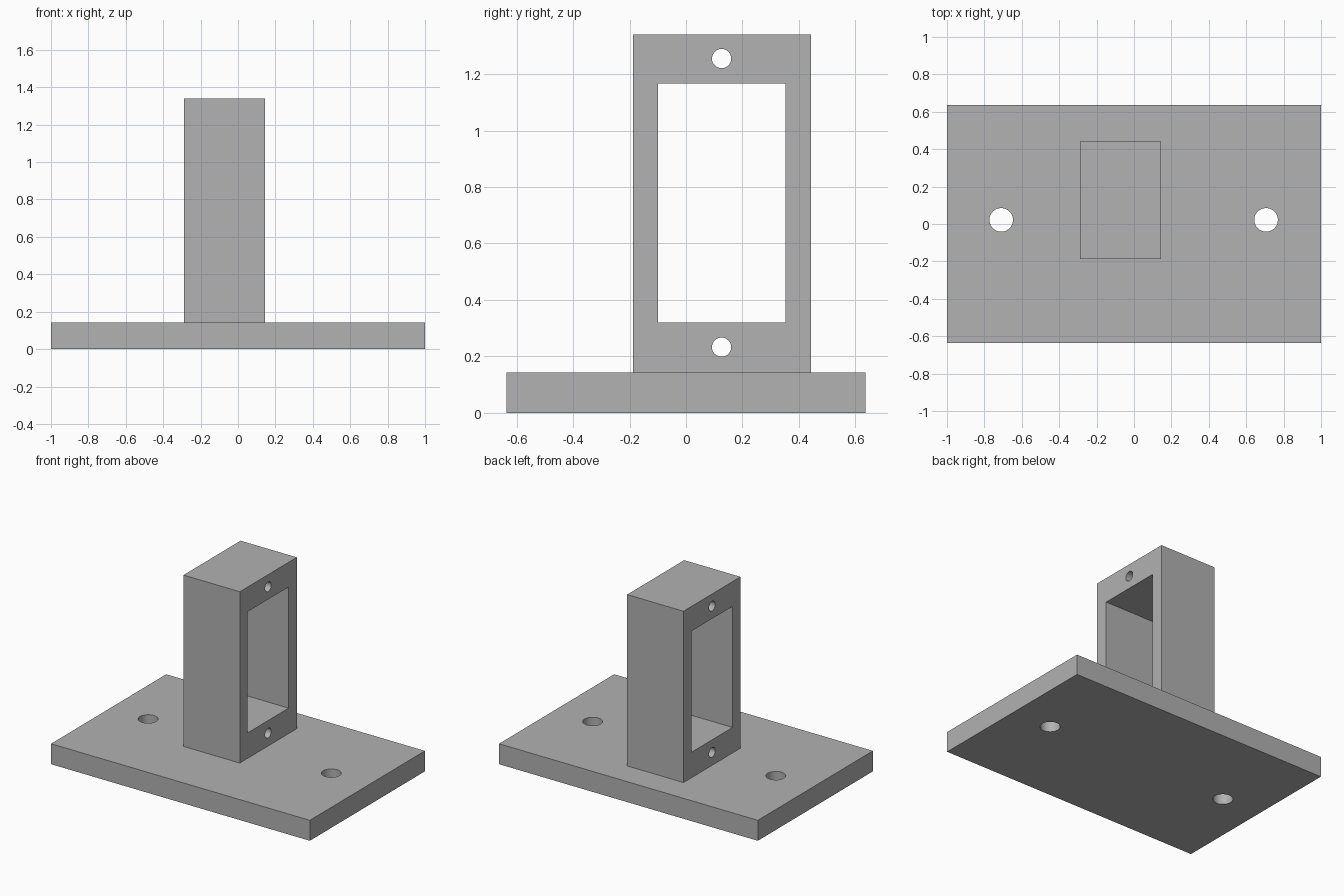
import bpy
from math import pi, radians

cube = bpy.data.objects.get("Cube")
if cube:
    bpy.data.objects.remove(cube, do_unlink=True)

# Single plain grey
grey = bpy.data.materials.new("plain_grey")
grey.use_nodes = True
grey.diffuse_color = (0.445, 0.445, 0.445, 1)
grey.node_tree.nodes["Principled BSDF"].inputs["Base Color"].default_value = grey.diffuse_color


def box(name, low, high):
    """Box between two opposite corners."""
    bpy.ops.mesh.primitive_cube_add(size=1, location=[(a + b) / 2 for a, b in zip(low, high)])
    obj = bpy.context.object
    obj.name = name
    obj.scale = [b - a for a, b in zip(low, high)]
    bpy.ops.object.transform_apply(location=False, rotation=False, scale=True)
    obj.data.materials.append(grey)
    return obj


def drill(name, centre, radius, rotation=(0, 0, 0)):
    """Long round cutter for a through hole."""
    bpy.ops.mesh.primitive_cylinder_add(vertices=48, radius=radius, depth=1,
                                        location=centre, rotation=rotation)
    obj = bpy.context.object
    obj.name = name
    obj.data.materials.append(grey)
    return obj


def cut(target, cutters):
    """Subtract the cutters, then discard them."""
    bpy.ops.object.select_all(action='DESELECT')
    bpy.context.view_layer.objects.active = target
    target.select_set(True)
    for cutter in cutters:
        cutter.hide_render = True
        mod = target.modifiers.new("cut", 'BOOLEAN')
        mod.operation = 'DIFFERENCE'
        mod.solver = 'EXACT'
        mod.object = cutter
        bpy.ops.object.modifier_apply(modifier=mod.name)
        bpy.data.objects.remove(cutter, do_unlink=True)
    bpy.ops.object.shade_smooth_by_angle(angle=radians(30))


BASE_TOP = 0.143

# Base plate with two mounting holes
base = box("base_plate", (-1, -0.635, 0), (1, 0.635, BASE_TOP))
cut(base, [drill("mounting_hole", (x, 0.022, 0), 0.063) for x in (-0.71, 0.706)])

# Upright block with a rectangular window and a screw hole above and below it
upright = box("upright_block", (-0.29, -0.187, BASE_TOP), (0.145, 0.442, 1.34))
window = box("window", (-0.6, -0.1, 0.321), (0.5, 0.352, 1.167))
screws = [drill("screw_hole", (0, 0.126, z), 0.034, (0, pi / 2, 0)) for z in (0.233, 1.255)]
cut(upright, [window] + screws)
